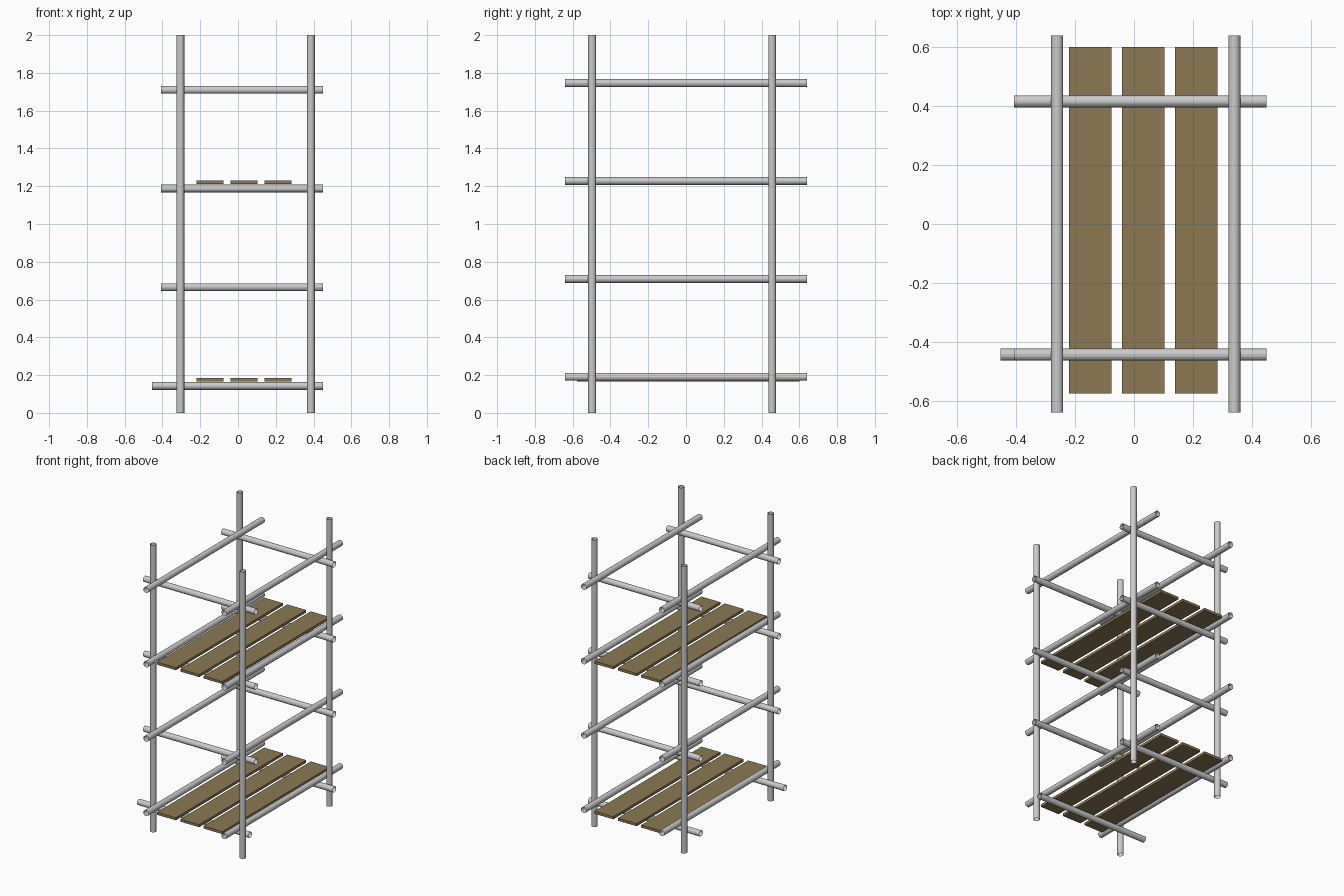
import bpy
from math import pi

if "Cube" in bpy.data.objects:
    bpy.data.objects.remove(bpy.data.objects["Cube"])

R = 0.0205      # tube radius
SIDES = 16


def tube(name, axis, lo, hi, a, b):
    """Open-ended tube along an axis; a, b are the other two coordinates in xyz order."""
    mid = (lo + hi) / 2
    loc = {'X': (mid, a, b), 'Y': (a, mid, b), 'Z': (a, b, mid)}[axis]
    rot = {'X': (0, pi / 2, 0), 'Y': (pi / 2, 0, 0), 'Z': (0, 0, 0)}[axis]
    bpy.ops.mesh.primitive_cylinder_add(vertices=SIDES, radius=R, depth=hi - lo,
                                        end_fill_type='NOTHING', location=loc, rotation=rot)
    bpy.context.object.name = name


wood = bpy.data.materials.new("wood")
wood.diffuse_color = (0.27, 0.19, 0.085, 1)
wood.use_nodes = True
wood.node_tree.nodes["Principled BSDF"].inputs["Base Color"].default_value = wood.diffuse_color


def plank(name, x0, x1, y0, y1, z0, z1):
    bpy.ops.mesh.primitive_cube_add(size=1, location=((x0 + x1) / 2, (y0 + y1) / 2, (z0 + z1) / 2))
    ob = bpy.context.object
    ob.name = name
    ob.scale = (x1 - x0, y1 - y0, z1 - z0)
    ob.data.materials.append(wood)


# Four upright poles
for side, x in (("left", -0.305), ("right", 0.386)):
    for end, y in (("front", -0.497), ("back", 0.456)):
        tube(f"upright_{end}_{side}", 'Z', 0, 2, x, y)

# Horizontal bars on four levels
for i in range(4):
    # cross bars; the lowest front one is slid to the left
    z = 0.143 + i * 0.5225
    slide = -0.046 if i == 0 else 0
    tube(f"cross_bar_front_{i}", 'X', -0.408 + slide, 0.451 + slide, -0.444, z)
    tube(f"cross_bar_back_{i}", 'X', -0.408, 0.451, 0.417, z)
    # long side rails resting against the poles
    z = 0.191 + i * 0.5183
    tube(f"side_rail_left_{i}", 'Y', -0.64, 0.64, -0.261, z)
    tube(f"side_rail_right_{i}", 'Y', -0.64, 0.64, 0.341, z)

# Plank decks on the first and third levels
for deck, z in (("lower", 0.166), ("upper", 1.212)):
    for i in range(3):
        x = -0.221 + i * 0.18
        plank(f"plank_{deck}_{i}", x, x + 0.145, -0.576, 0.602, z, z + 0.018)
